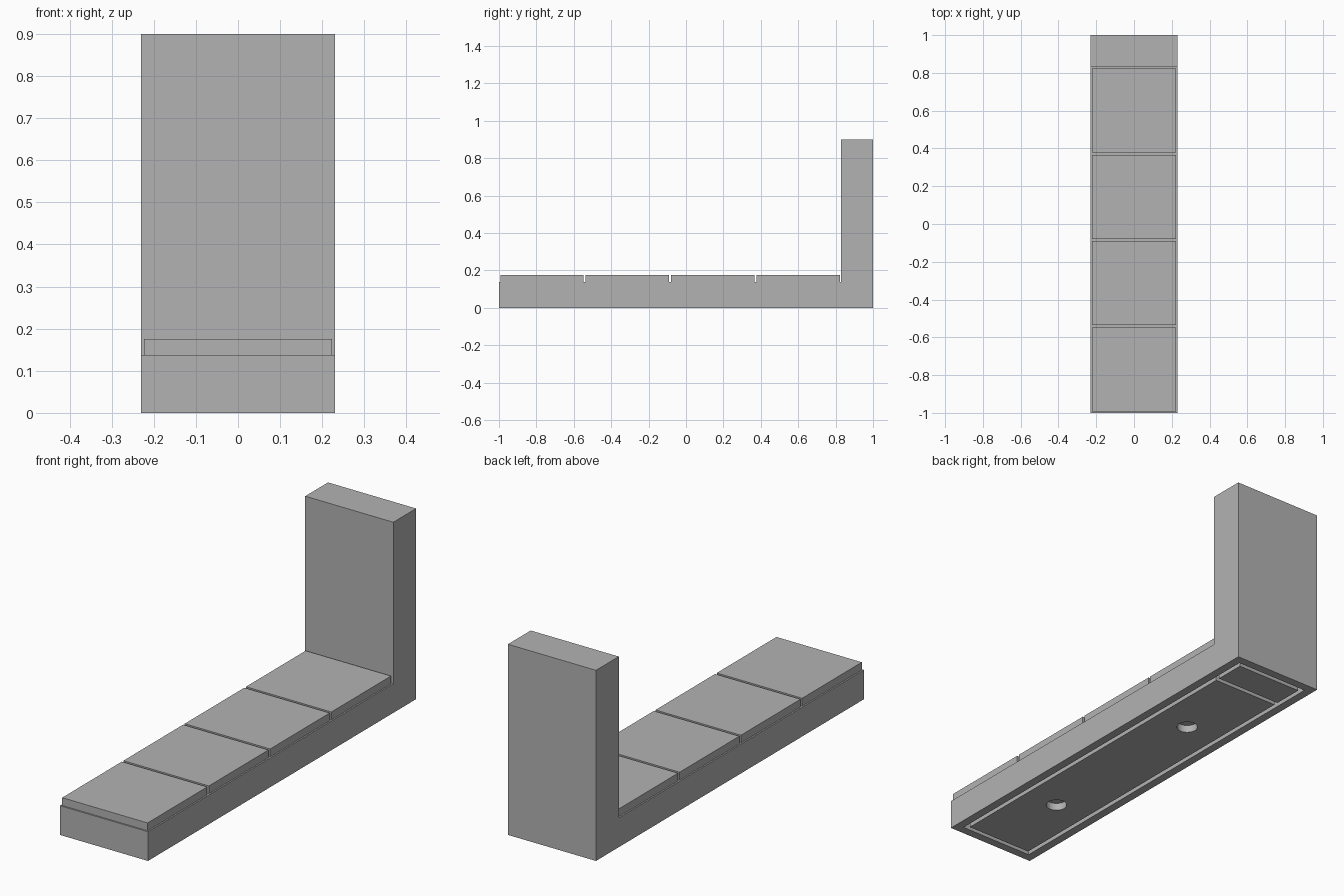
import bpy
import bmesh
from mathutils import Vector

default = bpy.data.objects.get("Cube")
if default:
    bpy.data.objects.remove(default, do_unlink=True)

grey = bpy.data.materials.new("plain grey")
grey.use_nodes = True
grey.diffuse_color = (0.45, 0.45, 0.45, 1)
bsdf = next(n for n in grey.node_tree.nodes if n.type == "BSDF_PRINCIPLED")
bsdf.inputs["Base Color"].default_value = grey.diffuse_color

HALF_W = 0.23      # half the width of the body
WALL_Y = 0.83      # front of the upright
BASE_TOP = 0.138
TILE_TOP = 0.175
HEIGHT = 0.9
MARGIN = 0.04      # rim around the underside pocket
GAP = 0.02         # groove around the covers
POCKET = 0.035


def add_object(name, bm):
    bmesh.ops.recalc_face_normals(bm, faces=bm.faces)
    mesh = bpy.data.meshes.new(name)
    bm.to_mesh(mesh)
    bm.free()
    mesh.materials.append(grey)
    obj = bpy.data.objects.new(name, mesh)
    bpy.context.collection.objects.link(obj)
    return obj


def box(name, low, high):
    low, high = Vector(low), Vector(high)
    bm = bmesh.new()
    bmesh.ops.create_cube(bm, size=1)
    bmesh.ops.scale(bm, vec=high - low, verts=bm.verts)
    bmesh.ops.translate(bm, vec=(low + high) / 2, verts=bm.verts)
    return add_object(name, bm)


def drill(target, y, radius):
    # Round screw hole through a cover
    bm = bmesh.new()
    bmesh.ops.create_cone(bm, cap_ends=True, segments=32, radius1=radius,
                          radius2=radius, depth=0.2)
    bmesh.ops.translate(bm, vec=(0, y, 0), verts=bm.verts)
    cutter = add_object("hole_cutter", bm)
    cutter.hide_render = True
    mod = target.modifiers.new("hole", "BOOLEAN")
    mod.operation = "DIFFERENCE"
    mod.solver = "EXACT"
    mod.object = cutter
    bpy.context.view_layer.objects.active = target
    bpy.ops.object.modifier_apply(modifier=mod.name)
    bpy.data.objects.remove(cutter, do_unlink=True)


# L-shaped body: side profile extruded across the width
profile = [(-1, 0), (1, 0), (1, HEIGHT), (WALL_Y, HEIGHT),
           (WALL_Y, BASE_TOP), (-1, BASE_TOP)]
bm = bmesh.new()
side = bm.faces.new([bm.verts.new((-HALF_W, y, z)) for y, z in profile])
swept = bmesh.ops.extrude_face_region(bm, geom=[side])["geom"]
bmesh.ops.translate(bm, vec=(2 * HALF_W, 0, 0),
                    verts=[v for v in swept if isinstance(v, bmesh.types.BMVert)])
bmesh.ops.recalc_face_normals(bm, faces=bm.faces)

# Pocket sunk into the underside
under = min(bm.faces, key=lambda f: f.calc_center_median().z)
bmesh.ops.inset_region(bm, faces=[under], thickness=MARGIN, use_even_offset=True)
bmesh.ops.inset_region(bm, faces=[under], thickness=0, depth=-POCKET)
add_object("body", bm)

# Four raised tiles along the base
TILE_LEN, PITCH, TILE_HALF = 0.445, 0.457, 0.223
for i in range(4):
    start = -0.993 + i * PITCH
    box(f"top_tile_{i + 1}", (-TILE_HALF, start, BASE_TOP - 0.01),
        (TILE_HALF, start + TILE_LEN, TILE_TOP))

# Two flush covers in the pocket, separated by grooves
edge_x = HALF_W - MARGIN - GAP
edge_y = 1 - MARGIN - GAP
split = 0.775
large = box("large_cover", (-edge_x, -edge_y, 0), (edge_x, split, POCKET + 0.002))
box("small_cover", (-edge_x, split + GAP, 0), (edge_x, edge_y, POCKET + 0.002))
for y in (-0.54, 0.37):
    drill(large, y, 0.046)
